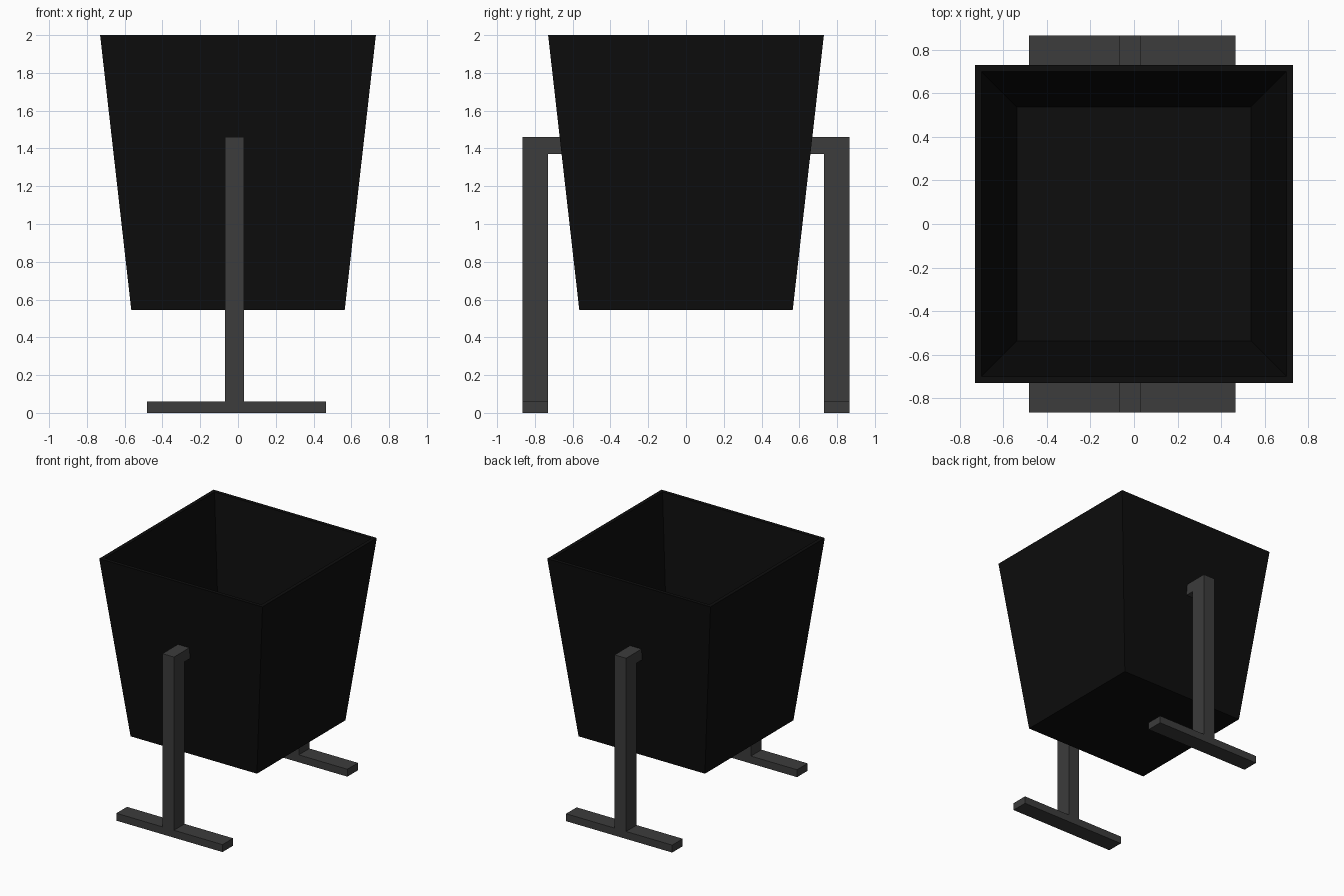
import bpy, bmesh

if "Cube" in bpy.data.objects:
    bpy.data.objects.remove(bpy.data.objects["Cube"])


def material(name, v):
    m = bpy.data.materials.new(name)
    m.diffuse_color = (v, v, v, 1)
    m.use_nodes = True
    m.node_tree.nodes["Principled BSDF"].inputs["Base Color"].default_value = m.diffuse_color
    return m


def finish(name, bm, mat):
    bmesh.ops.recalc_face_normals(bm, faces=bm.faces)
    mesh = bpy.data.meshes.new(name)
    bm.to_mesh(mesh)
    bm.free()
    obj = bpy.data.objects.new(name, mesh)
    bpy.context.collection.objects.link(obj)
    mesh.materials.append(mat)
    return obj


def extrude_x(name, profile, x0, x1, mat):
    """Extrude a (y, z) outline from x0 to x1."""
    bm = bmesh.new()
    face = bm.faces.new([bm.verts.new((x0, y, z)) for y, z in profile])
    new = bmesh.ops.extrude_face_region(bm, geom=[face])["geom"]
    verts = [g for g in new if isinstance(g, bmesh.types.BMVert)]
    bmesh.ops.translate(bm, verts=verts, vec=(x1 - x0, 0, 0))
    return finish(name, bm, mat)


black = material("black", 0.004)
dark_grey = material("dark grey", 0.045)

# Tapered open bin: square rings from outer floor, over the rim, to inner floor
bm = bmesh.new()
rings = []
for half, z in [(0.565, 0.545), (0.73, 2.0), (0.70, 2.0), (0.537, 0.575)]:
    rings.append([bm.verts.new((half * sx, half * sy, z))
                  for sx, sy in [(-1, -1), (1, -1), (1, 1), (-1, 1)]])
for a, b in zip(rings, rings[1:]):
    for i in range(4):
        j = (i + 1) % 4
        bm.faces.new((a[i], a[j], b[j], b[i]))
bm.faces.new(rings[0])
bm.faces.new(rings[-1])
finish("bin", bm, black)

# Stands: post with a short arm into the bin, on a foot bar, front and back
for side, s in (("front", -1), ("back", 1)):
    post = [(0.73, 0.06), (0.865, 0.06), (0.865, 1.46),
            (0.65, 1.46), (0.65, 1.37), (0.73, 1.37)]
    foot = [(0.73, 0), (0.865, 0), (0.865, 0.06), (0.73, 0.06)]
    extrude_x(side + "_post", [(s * y, z) for y, z in post], -0.07, 0.033, dark_grey)
    extrude_x(side + "_foot", [(s * y, z) for y, z in foot], -0.482, 0.467, dark_grey)
